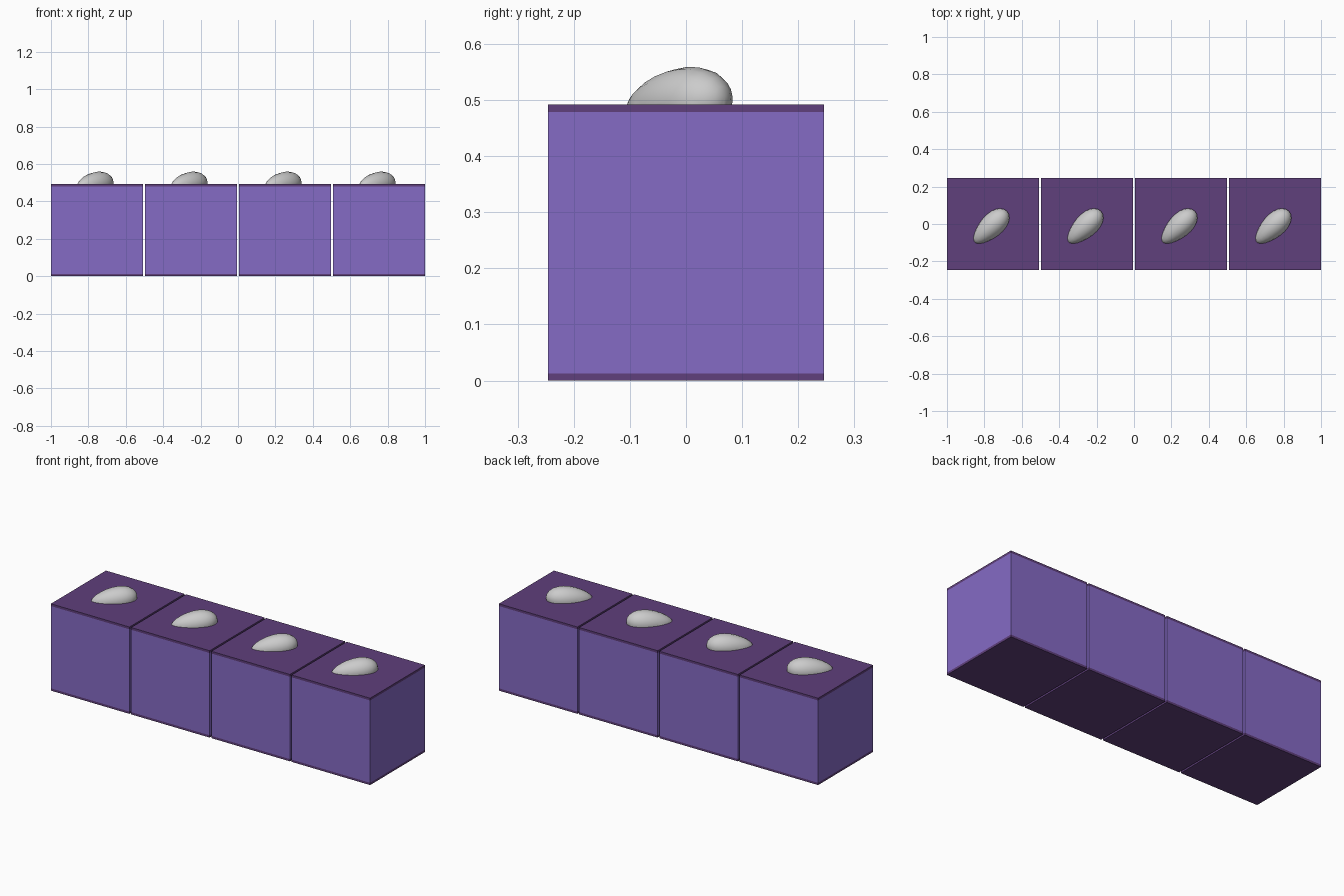
import bpy, bmesh
from math import radians
from mathutils import Matrix, Vector

if "Cube" in bpy.data.objects:
    bpy.data.objects.remove(bpy.data.objects["Cube"])

W = 0.492                 # cube side
STEP = (2 - W) / 3        # spacing that fills two units
PLATE = 0.013


def material(name, rgb):
    m = bpy.data.materials.new(name)
    m.diffuse_color = (*rgb, 1)
    m.use_nodes = True
    m.node_tree.nodes["Principled BSDF"].inputs["Base Color"].default_value = m.diffuse_color
    return m


violet = material("violet", (0.235, 0.145, 0.56))
plum = material("plum", (0.115, 0.05, 0.20))


def add_object(name, bm, mat=None):
    me = bpy.data.meshes.new(name)
    bm.to_mesh(me)
    bm.free()
    ob = bpy.data.objects.new(name, me)
    bpy.context.collection.objects.link(ob)
    if mat:
        me.materials.append(mat)
    return ob


def slab(name, x, z0, z1, mat):
    bm = bmesh.new()
    bmesh.ops.create_cube(bm, size=1, matrix=Matrix.Translation((x, 0, (z0 + z1) / 2))
                          @ Matrix.Diagonal((W, W, z1 - z0, 1)))
    return add_object(name, bm, mat)


def pebble(name, x):
    # egg: stretched sphere, narrower towards the tail, nose slightly raised
    bm = bmesh.new()
    bmesh.ops.create_uvsphere(bm, u_segments=16, v_segments=12, radius=1,
                              matrix=Matrix.Rotation(radians(90), 4, 'Y'))
    for v in bm.verts:
        taper = 1 + 0.2 * v.co.x
        v.co = Vector((v.co.x * 0.121, v.co.y * 0.061 * taper, v.co.z * 0.061 * taper))
    turn = Matrix.Rotation(radians(44), 4, 'Z') @ Matrix.Rotation(radians(-6), 4, 'Y')
    bmesh.ops.transform(bm, verts=bm.verts, matrix=Matrix.Translation((x - 0.012, -0.015, W + 0.002)) @ turn)
    for f in bm.faces:
        f.smooth = True
    # flat underside resting on the lid
    cut = bmesh.ops.bisect_plane(bm, geom=bm.verts[:] + bm.edges[:] + bm.faces[:],
                                 plane_co=(0, 0, W - 0.004), plane_no=(0, 0, 1), clear_inner=True)
    return add_object(name, bm)


for i in range(4):
    x = -1 + W / 2 + i * STEP
    slab(f"base_plate_{i + 1}", x, 0, PLATE, plum)
    slab(f"cube_body_{i + 1}", x, PLATE, W - PLATE, violet)
    slab(f"lid_plate_{i + 1}", x, W - PLATE, W, plum)
    pebble(f"pebble_{i + 1}", x)
